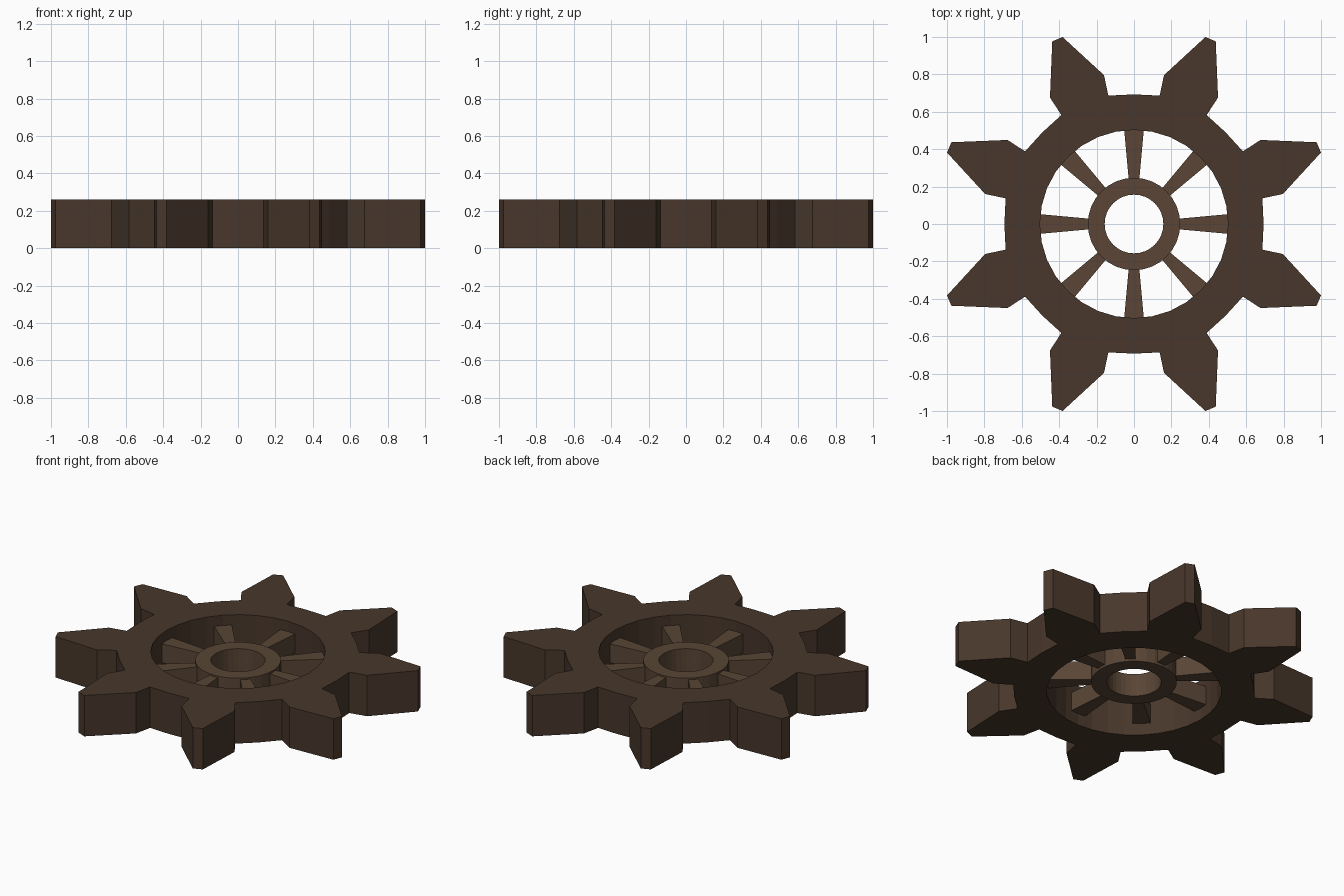
import bpy
from math import sin, cos, radians, tau

if "Cube" in bpy.data.objects:
    bpy.data.objects.remove(bpy.data.objects["Cube"])


def material(name, rgb):
    mat = bpy.data.materials.new(name)
    mat.diffuse_color = (*rgb, 1)
    mat.use_nodes = True
    mat.node_tree.nodes["Principled BSDF"].inputs["Base Color"].default_value = mat.diffuse_color
    return mat


def plate(name, outlines, z0, z1, mat):
    """Extrude flat outlines (outer loop first, then holes) from z0 to z1."""
    curve = bpy.data.curves.new(name, 'CURVE')
    curve.dimensions = '2D'
    curve.fill_mode = 'BOTH'
    curve.extrude = (z1 - z0) / 2
    for pts in outlines:
        spline = curve.splines.new('POLY')
        spline.points.add(len(pts) - 1)
        for p, (x, y) in zip(spline.points, pts):
            p.co = (x, y, 0, 1)
        spline.use_cyclic_u = True
        spline.use_smooth = False
    obj = bpy.data.objects.new(name, curve)
    obj.location.z = (z0 + z1) / 2
    bpy.context.collection.objects.link(obj)
    bpy.ops.object.select_all(action='DESELECT')
    obj.select_set(True)
    bpy.context.view_layer.objects.active = obj
    bpy.ops.object.convert(target='MESH')
    obj = bpy.context.view_layer.objects.active
    obj.data.materials.clear()
    obj.data.materials.append(mat)
    bpy.ops.object.shade_flat()
    return obj


def polar(r, deg):
    return (r * cos(radians(deg)), r * sin(radians(deg)))


def circle(r, n=32):
    return [(r * cos(tau * i / n), r * sin(tau * i / n)) for i in range(n)]


dark = material("dark_wood", (0.065, 0.038, 0.024))
light = material("light_wood", (0.10, 0.060, 0.036))

# Toothed rim: one tooth profile (radius, angle from tooth axis) repeated 8 times
half_tooth = [(0.70, -11.2), (0.812, -11.1), (1.07, -1.6)]
tooth = half_tooth + [(r, -a) for r, a in reversed(half_tooth)]
profile = []
for i in range(8):
    profile.append(polar(0.693, 45 * i))
    profile += [polar(r, 45 * i + 22.5 + a) for r, a in tooth]
plate("toothed_rim", [profile, circle(0.503)], 0, 0.26, dark)

# Hub ring, recessed on both sides
plate("hub", [circle(0.247), circle(0.157)], 0.06, 0.205, light)

# Tapered spokes, wider at the rim
for i in range(8):
    spoke = plate("spoke", [[(0.235, -0.028), (0.51, -0.053),
                             (0.51, 0.053), (0.235, 0.028)]], 0.075, 0.195, light)
    spoke.rotation_euler.z = tau * i / 8
